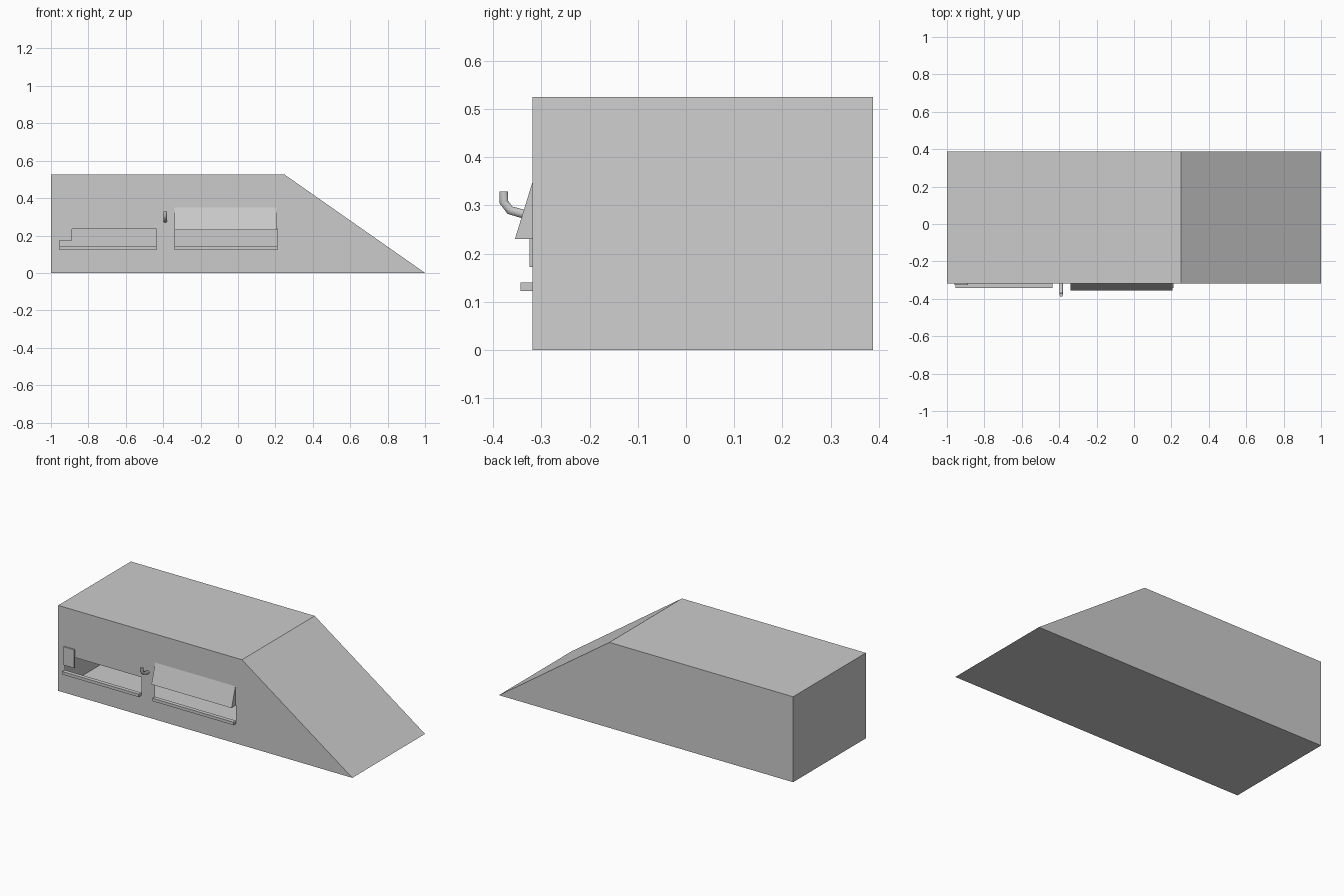
import bpy, bmesh

if "Cube" in bpy.data.objects:
    bpy.data.objects.remove(bpy.data.objects["Cube"])

FRONT, BACK, TOP = -0.318, 0.388, 0.525
Z0, Z1 = 0.14, 0.235                       # sill and head of the openings
OPENINGS = [(-0.955, -0.435), (-0.34, 0.21)]


def mesh_object(name, faces):
    bm = bmesh.new()
    for face in faces:
        bm.faces.new([bm.verts.new(p) for p in face])
    bmesh.ops.remove_doubles(bm, verts=bm.verts, dist=1e-5)
    bmesh.ops.recalc_face_normals(bm, faces=bm.faces)
    me = bpy.data.meshes.new(name)
    bm.to_mesh(me)
    bm.free()
    ob = bpy.data.objects.new(name, me)
    bpy.context.collection.objects.link(ob)
    return ob


def box(name, lo, hi):
    bpy.ops.mesh.primitive_cube_add(size=1, location=[(a + b) / 2 for a, b in zip(lo, hi)])
    ob = bpy.context.object
    ob.name = name
    ob.scale = [b - a for a, b in zip(lo, hi)]
    return ob


def slope_x(z):
    return 1 - 0.75 * z / TOP


def at(y, pts):
    return [(x, y, z) for x, z in pts]


def extruded(pts, a, b):
    # side walls joining a profile at depth a to the same profile at depth b
    n = len(pts)
    return [at(a, (pts[i], pts[(i + 1) % n])) + at(b, (pts[(i + 1) % n], pts[i]))
            for i in range(n)]


# Hollow body with a sloped end and two serving openings in the front
profile = [(-1, 0), (1, 0), (0.25, TOP), (-1, TOP)]
faces = extruded(profile, FRONT, BACK) + [at(BACK, profile)]
faces.append(at(FRONT, [(-1, 0), (1, 0), (slope_x(Z0), Z0), (-1, Z0)]))
faces.append(at(FRONT, [(-1, Z1), (slope_x(Z1), Z1), (0.25, TOP), (-1, TOP)]))
(a0, a1), (b0, b1) = OPENINGS
for l0, r0, l1, r1 in [(-1, a0, -1, a0), (a1, b0, a1, b0),
                       (b1, slope_x(Z0), b1, slope_x(Z1))]:
    faces.append(at(FRONT, [(l0, Z0), (r0, Z0), (r1, Z1), (l1, Z1)]))
mesh_object("body_shell", faces)

# Interior floor
box("floor", (-0.999, FRONT + 0.001, 0.0), (0.99, BACK - 0.001, 0.004))

# Shelves under the openings
for i, (l, r) in enumerate(OPENINGS):
    box(f"shelf_{i + 1}", (l, -0.343, 0.122), (r, FRONT, Z0))

# Thin panel beside the left opening
box("side_panel", (-0.96, -0.325, 0.172), (-0.887, FRONT, 0.285))

# Wedge-shaped awning over the right opening
tri = [(FRONT, 0.35), (-0.355, 0.23), (FRONT, 0.23)]
left = [(-0.34, y, z) for y, z in tri]
right = [(0.205, y, z) for y, z in tri]
mesh_object("awning", [left, right] + [
    [left[i], left[(i + 1) % 3], right[(i + 1) % 3], right[i]] for i in range(3)])

# Bent pipe between the openings
cu = bpy.data.curves.new("bent_pipe", 'CURVE')
cu.dimensions = '3D'
cu.bevel_depth = 0.0105
cu.bevel_resolution = 1
cu.use_fill_caps = True
path = [(-0.315, 0.277), (-0.34, 0.283), (-0.365, 0.29), (-0.378, 0.307), (-0.378, 0.329)]
sp = cu.splines.new('POLY')
sp.points.add(len(path) - 1)
for p, (y, z) in zip(sp.points, path):
    p.co = (-0.389, y, z, 1)
bpy.context.collection.objects.link(bpy.data.objects.new("bent_pipe", cu))
